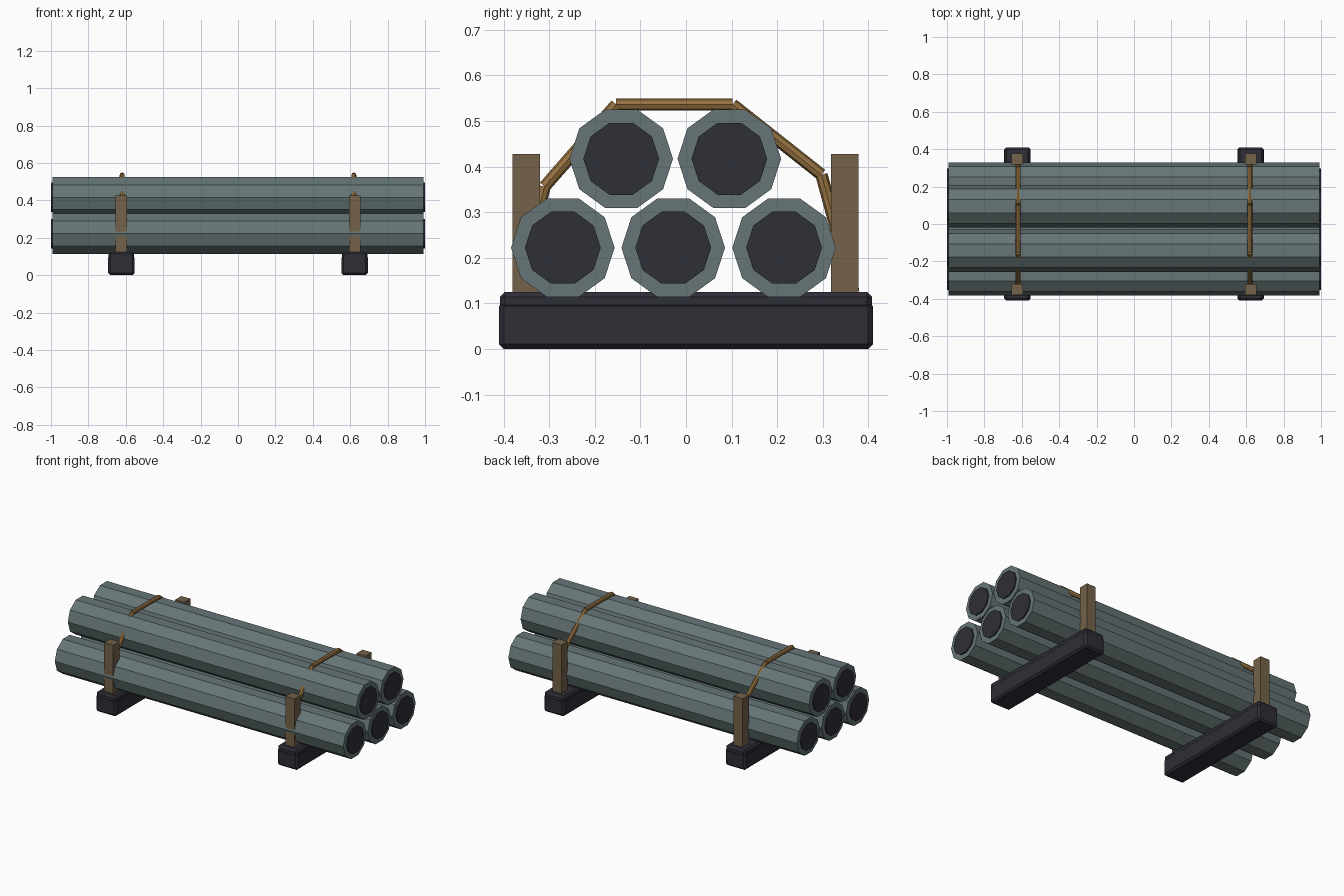
import bpy
from math import pi
from mathutils import Vector

if "Cube" in bpy.data.objects:
    bpy.data.objects.remove(bpy.data.objects["Cube"], do_unlink=True)


def material(name, rgb):
    # sRGB 0-255 to linear
    lin = [((c / 255 + 0.055) / 1.055) ** 2.4 for c in rgb] + [1]
    m = bpy.data.materials.new(name)
    m.use_nodes = True
    m.diffuse_color = lin
    m.node_tree.nodes["Principled BSDF"].inputs["Base Color"].default_value = lin
    return m


steel = material("grey_steel", (102, 117, 118))
dark = material("dark_charcoal", (47, 46, 55))
wood = material("brown_wood", (116, 98, 74))
rope = material("tan_rope", (150, 114, 64))


def finish(name, mat):
    ob = bpy.context.object
    ob.name = name
    ob.data.materials.append(mat)
    return ob


def box(name, mat, centre, size, bevel=0):
    bpy.ops.mesh.primitive_cube_add(size=1, location=centre)
    ob = finish(name, mat)
    ob.scale = size
    bpy.ops.object.transform_apply(location=False, rotation=False, scale=True)
    if bevel:
        mod = ob.modifiers.new("chamfer", "BEVEL")
        mod.width = bevel
        mod.segments = 1
    return ob


def rod(name, mat, a, b, radius, sides):
    a, b = Vector(a), Vector(b)
    bpy.ops.mesh.primitive_cylinder_add(vertices=sides, radius=radius, depth=(b - a).length,
                                        location=(a + b) / 2)
    ob = finish(name, mat)
    ob.rotation_euler = (b - a).to_track_quat("Z", "Y").to_euler()
    return ob


def pipe_part(name, mat, x, y, z, radius, length):
    # ten-sided prism along x with corners pointing to +y and -y
    bpy.ops.mesh.primitive_cylinder_add(vertices=10, radius=radius, depth=length,
                                        location=(x, y, z), rotation=(0, pi / 2, 0))
    return finish(name, mat)


# Stacked pipes: three below, two above, each with a dark bore disc at both ends
stack = [(-0.27, 0.222), (-0.028, 0.222), (0.215, 0.222), (-0.142, 0.417), (0.095, 0.417)]
for i, (y, z) in enumerate(stack):
    pipe_part(f"pipe_{i + 1}", steel, 0, y, z, 0.1135, 1.985)
    for side, label in ((1, "left"), (-1, "right")):
        pipe_part(f"pipe_{i + 1}_bore_{label}", dark, side * 0.985, y, z, 0.083, 0.03)

# Strap path over the stack in (y, z)
strap = [(-0.367, 0.125), (-0.31, 0.356), (-0.153, 0.536),
         (0.102, 0.536), (0.297, 0.382), (0.367, 0.125)]

for side, label in ((1, "left"), (-1, "right")):
    x = side * 0.624
    # Bearer with a chamfered cap strip
    box(f"bearer_{label}", dark, (x, 0, 0.0525), (0.14, 0.82, 0.105), 0.011)
    box(f"bearer_cap_{label}", dark, (x, 0, 0.105), (0.138, 0.816, 0.04), 0.011)
    # Upright stakes
    for y, end in ((-0.35, "front"), (0.348, "back")):
        box(f"stake_{label}_{end}", wood, (x, y, 0.27), (0.062, 0.06, 0.314))
    # Tie rope in straight runs
    xr = side * 0.619
    for k, (p, q) in enumerate(zip(strap, strap[1:])):
        rod(f"tie_rope_{label}_{k + 1}", rope, (xr, *p), (xr, *q), 0.0135, 8)
